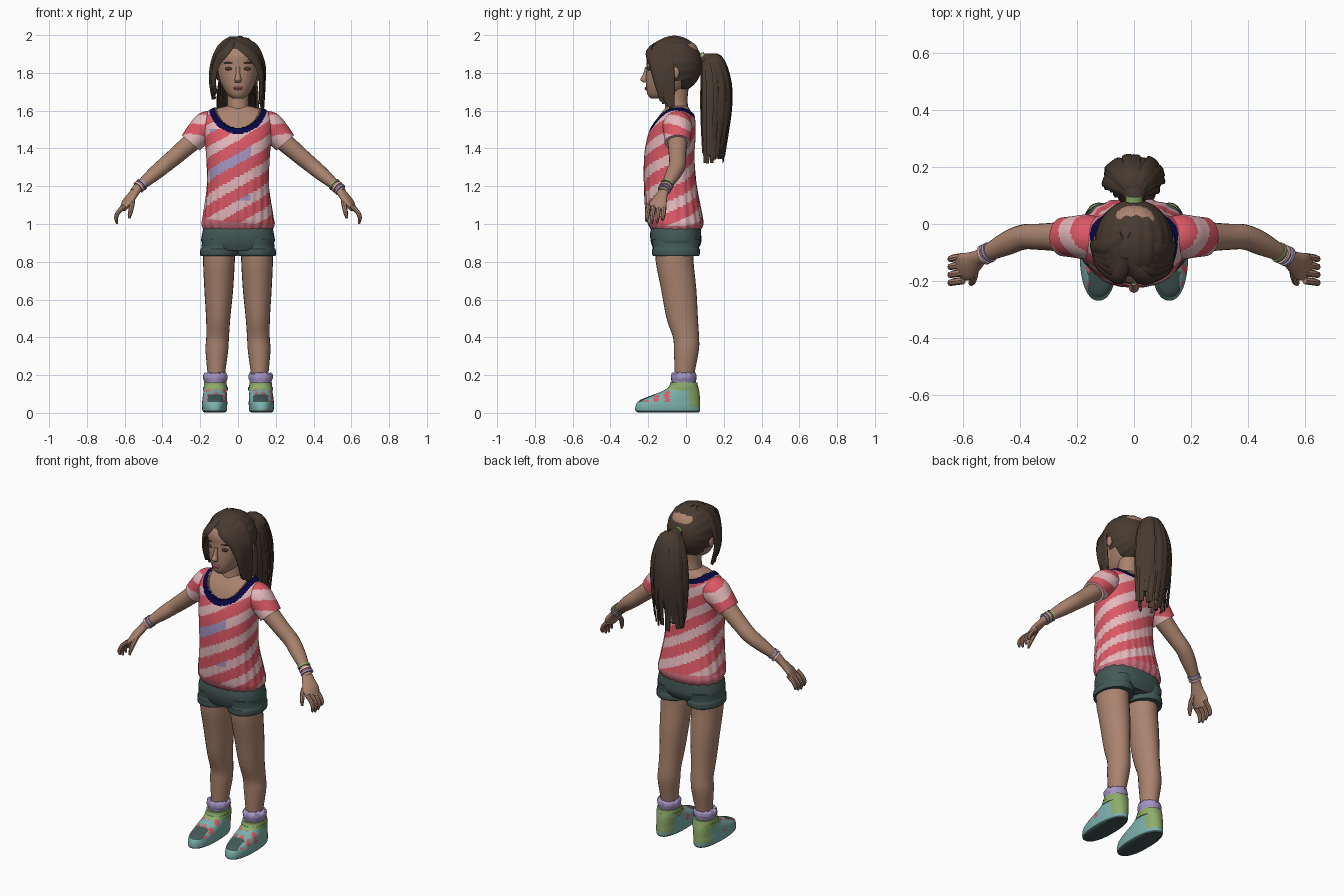
import bpy, bmesh, math, random
from mathutils import Vector, Matrix

random.seed(4)
cube = bpy.data.objects.get("Cube")
if cube:
    bpy.data.objects.remove(cube)

# Palette in display values, converted to linear
PALETTE = dict(skin=(.66, .51, .43), hair=(.29, .24, .20), red=(.86, .35, .40),
               pale_pink=(.90, .72, .73), lilac=(.64, .58, .76), navy=(.06, .06, .28),
               slate=(.27, .35, .34), teal=(.48, .69, .67), green=(.55, .67, .41),
               rose=(.82, .44, .50))
NAMES = list(PALETTE)
MATS = []
for label, rgb in PALETTE.items():
    m = bpy.data.materials.new(label)
    m.use_nodes = True
    col = [c ** 2.2 for c in rgb] + [1]
    m.diffuse_color = col
    bsdf = m.node_tree.nodes["Principled BSDF"]
    bsdf.inputs["Base Color"].default_value = col
    bsdf.inputs["Roughness"].default_value = .8
    MATS.append(m)
MADE = []


def finish(bm, name, paint):
    """Turn a bmesh into an object; paint is a colour name or a rule on faces."""
    bmesh.ops.recalc_face_normals(bm, faces=bm.faces)
    used = []
    for f in bm.faces:
        label = paint if isinstance(paint, str) else paint(f.calc_center_median(), f.normal)
        if label not in used:
            used.append(label)
        f.material_index = used.index(label)
    me = bpy.data.meshes.new(name)
    bm.to_mesh(me)
    bm.free()
    for label in used:
        me.materials.append(MATS[NAMES.index(label)])
    ob = bpy.data.objects.new(name, me)
    bpy.context.collection.objects.link(ob)
    MADE.append(ob)


def spline(rows, k):
    """Catmull-Rom smoothing of a list of rows."""
    out = []
    for i in range(len(rows) - 1):
        a, b, c, d = (rows[min(max(i + j, 0), len(rows) - 1)] for j in (-1, 0, 1, 2))
        for s in range(k):
            t = s / k
            out.append([q + .5 * t * (r - p + t * (2 * p - 5 * q + 4 * r - w + t * (3 * (q - r) + w - p)))
                        for p, q, r, w in zip(a, b, c, d)])
    return out + [list(rows[-1])]


def sweep(name, rows, paint, n=20, k=4, power=2, ref=None, warp=None):
    """Loft ellipses (x, y, z, a, b). Level rings, or across the path when ref gives the thin axis."""
    rows = spline(rows, k)
    pts = [Vector(r[:3]) for r in rows]
    bm = bmesh.new()
    rings = []
    for i, (p, r) in enumerate(zip(pts, rows)):
        u, v = Vector((1, 0, 0)), Vector((0, 1, 0))
        if ref:
            t = (pts[min(i + 1, len(pts) - 1)] - pts[max(i - 1, 0)]).normalized()
            v = ref(p)
            v = (v - t * v.dot(t)).normalized()
            u = t.cross(v)
        ring = []
        for j in range(n):
            ang = math.tau * j / n
            c, s = math.cos(ang), math.sin(ang)
            c, s = (math.copysign(abs(w) ** (2 / power), w) for w in (c, s))
            q = p + u * c * r[3] + v * s * r[4]
            ring.append(bm.verts.new(warp(q) if warp else q))
        rings.append(ring)
    for lo, hi in zip(rings, rings[1:]):
        for j in range(n):
            bm.faces.new((lo[j], lo[(j + 1) % n], hi[(j + 1) % n], hi[j]))
    bm.faces.new(rings[0])
    bm.faces.new(rings[-1])
    finish(bm, name, paint)


def ball(name, loc, size, paint, turn=0):
    bm = bmesh.new()
    bmesh.ops.create_uvsphere(bm, u_segments=16, v_segments=10, radius=1)
    bm.transform(Matrix.Translation(loc) @ Matrix.Rotation(turn, 4, 'Z') @ Matrix.Diagonal((*size, 1)))
    finish(bm, name, paint)


def slab(x, front, back, z, rx):
    """Level ring given by its front and back y."""
    return (x, (front + back) / 2, z, rx, (back - front) / 2)


def up(p):
    return Vector((0, 0, 1))


# Shirt: helical stripes, scooped neck with a trim, gathered hem
def neck(p):
    depth = .125 if p.y < -.04 else .055
    return math.hypot(p.x / .125, (p.z - 1.635) / depth)


def shirt_paint(c, nrm):
    d = neck(c)
    if d < 1:
        return "skin"
    if d < (1.26 if c.y < -.04 else 1.4):
        return "navy"
    if c.z < 1.01 - .1 * c.x + .15 * max(c.y, 0):
        return "rose"
    ph = c.z / .125 - 4 * math.atan2(c.y + .08, c.x) / math.tau
    if ph % 1 < .54:
        return "red"
    if int(ph) % 2 and c.y < -.1 and -.15 < c.x < .07 and 1.13 < c.z < 1.5:
        return "lilac"
    return "pale_pink"


def shirt_warp(p):
    ang = math.atan2(p.y + .07, p.x)
    fold = 1 + .014 * math.sin(22 * ang) * max(0, min(1, (1.35 - p.z) * 4))
    q = Vector((p.x * fold, (p.y + .07) * fold - .07, p.z))
    if neck(q) < 1:
        q = Vector((q.x * .95, (q.y + .05) * .9 - .05, q.z - .006))
    return q


sweep("shirt", [slab(0, -.18, .075, .965, .18), slab(0, -.20, .09, 1.0, .192), slab(0, -.212, .085, 1.05, .184),
                slab(0, -.222, .057, 1.2, .164), slab(0, -.222, .045, 1.35, .168), slab(0, -.207, .05, 1.45, .178),
                slab(0, -.18, .05, 1.53, .188), slab(0, -.155, .045, 1.575, .175), slab(0, -.125, .03, 1.61, .14),
                slab(0, -.105, .015, 1.63, .07)],
      shirt_paint, n=160, k=13, power=2.3, warp=shirt_warp)

# Neck and head
sweep("neck", [(0, -.05, 1.56, .085, .06), (0, -.05, 1.61, .062, .062), (0, -.05, 1.66, .056, .058),
               (0, -.045, 1.73, .06, .06)], "skin")
sweep("head", [slab(0, -.185, -.11, 1.664, .028), slab(0, -.203, -.04, 1.685, .056), slab(0, -.211, .01, 1.73, .084),
               slab(0, -.212, .05, 1.78, .102), slab(0, -.208, .065, 1.84, .112), slab(0, -.205, .07, 1.90, .114),
               slab(0, -.16, .05, 1.95, .085), slab(0, -.10, 0, 1.975, .03)], "skin", n=32, power=2.15)
sweep("nose", [(0, -.206, 1.83, .011, .010), (0, -.213, 1.79, .012, .016), (0, -.222, 1.765, .018, .020),
               (0, -.212, 1.75, .015, .014)], "skin", n=12)
ball("upper_lip", (0, -.211, 1.721, ), (.026, .009, .005), "rose")
ball("lower_lip", (0, -.210, 1.713), (.021, .009, .005), "rose")
for s, side in ((1, "left"), (-1, "right")):
    ball(side + "_eye", (s * .05, -.197, 1.822), (.021, .006, .009), "hair", s * .3)
    ball(side + "_eyebrow", (s * .053, -.196, 1.853), (.026, .006, .004), "hair", s * .3)
    ball(side + "_ear", (s * .13, -.055, 1.80), (.012, .02, .032), "skin")

# Hair cap: grooves run to the tie, with an opening for the face
bm = bmesh.new()
bmesh.ops.create_uvsphere(bm, u_segments=72, v_segments=40, radius=1)
bm.transform(Matrix.Rotation(math.pi / 2, 4, 'X'))
for v in bm.verts:
    g = 1 + .018 * math.sin(18 * math.atan2(v.co.x, v.co.z)) * (1 - v.co.y ** 2)
    v.co = Vector((v.co.x * .136 * g, v.co.y * .148 - .062, v.co.z * .15 * g + 1.845))


def is_face(c):
    hairline = 1.915 - .6 * abs(c.x + .03)
    return (c.y < -.075 and c.z < hairline) or (c.z < 1.76 and c.y < -.03)


gone = [f for f in bm.faces if is_face(f.calc_center_median())]
bmesh.ops.delete(bm, geom=gone, context='FACES')
finish(bm, "hair_cap", "hair")


# Swept fringe and side locks, fanned between a front and a back path
def from_head(p):
    return p - Vector((0, -.06, min(p.z, 1.84)))


FRINGE = {
    "left": ([(-.03, -.12, 1.975), (.035, -.195, 1.925), (.10, -.18, 1.855), (.125, -.155, 1.76), (.118, -.13, 1.66)],
             [(-.02, -.04, 1.985), (.08, -.09, 1.955), (.132, -.09, 1.86), (.138, -.08, 1.76), (.13, -.07, 1.62)]),
    "right": ([(-.03, -.12, 1.975), (-.06, -.195, 1.92), (-.11, -.165, 1.855), (-.13, -.14, 1.77), (-.118, -.13, 1.68)],
              [(-.04, -.04, 1.985), (-.095, -.08, 1.945), (-.135, -.08, 1.86), (-.145, -.08, 1.76), (-.13, -.06, 1.67)])}
WIDTH = (.018, .028, .025, .022, .008)
for side, (front, back) in FRINGE.items():
    for i in range(6):
        t = i / 5
        rows = [[a + (b - a) * t for a, b in zip(p, q)] + [w, .009] for p, q, w in zip(front, back, WIDTH)]
        rows[-1][2] += random.uniform(-.02, .02)
        sweep(f"{side}_fringe_{i + 1}", rows, "hair", n=8, k=4, ref=from_head)

# Ponytail: tie, core and blunt flat strands
sweep("hair_tie", [(0, .075, 1.875, .03, .03), (0, .10, 1.88, .03, .03)], "green", k=1, ref=up)
sweep("ponytail_core", [(0, .06, 1.87, .025, .025), (0, .13, 1.865, .05, .035), (0, .165, 1.77, .07, .05),
                        (0, .165, 1.6, .07, .055), (0, .155, 1.46, .045, .03)], "hair", n=14,
      ref=lambda p: Vector((0, 1, .8)))


def from_tail(p):
    return p - Vector((0, .12, p.z - .03))


for i in range(38):
    ang = math.tau * (i + random.random() * .6) / 38
    r = random.uniform(.75, 1.05)
    dx, dy = math.cos(ang) * .095 * r, math.sin(ang) * .075 * r
    end = random.uniform(1.32, 1.46)
    w = random.uniform(.014, .024)
    sweep(f"ponytail_strand_{i + 1}",
          [(dx * .15, .085, 1.875 + dy * .2, .010, .006), (dx * .6, .14 + dy * .6, 1.87 + dy * .25, w, .005),
           (dx, .165 + dy, 1.75, w, .005), (dx * 1.08, .165 + dy, 1.58, w, .004),
           (dx * .85 + random.uniform(-.02, .02), .15 + dy * .75, end, w * .7, .003)],
          "hair", n=6, k=4, ref=from_tail)

# Shorts seat
sweep("shorts_seat", [slab(0, -.17, .06, .86, .15), slab(0, -.185, .08, .90, .192), slab(0, -.19, .08, .95, .19),
                      slab(0, -.18, .075, 1.0, .175)], "slate", n=40, power=2.4)


# Shoe colour rule: dark sole and toe patch, green heel and collar, red spots
def shoe_paint(c, nrm):
    if c.z < .012:
        return "slate"
    if c.z > .122 or (c.y > .015 and c.z > .03):
        return "green"
    if c.z > .055 and c.y < -.165 and abs(abs(c.x) - .122) < .04:
        return "slate"
    if c.z > .055 and c.y < -.06 and math.sin(c.y * 110) + math.sin(c.x * 150) > .75:
        return "red"
    return "teal"


def sleeve_paint(c, nrm):
    return "red" if (c.z / .125 - 2 * abs(c.x) + 3 * c.y) % 1 < .5 else "pale_pink"


def ruffle(p):
    return p + Vector((0, 0, .006 * math.sin(p.x * 170) * math.sin(p.y * 150)))


BANDS = {1: ("green", "pale_pink", "lilac"), -1: ("lilac", "pale_pink")}
for s, side in ((1, "left_"), (-1, "right_")):
    def flip(rows):
        return [(s * r[0], *r[1:]) for r in rows]

    # Shorts leg with turned cuff
    sweep(side + "shorts_leg", flip([slab(.1, -.165, .06, .832, .092), slab(.1, -.178, .072, .835, .1),
                                     slab(.1, -.18, .073, .868, .099), slab(.1, -.174, .068, .872, .094),
                                     slab(.1, -.18, .075, .92, .09)]), "slate", n=32, k=3)
    # Leg
    sweep(side + "leg", flip([(.1, -.06, .9, .086, .1), (.101, -.06, .8, .084, .1), (.102, -.038, .65, .076, .093),
                              (.105, -.02, .5, .064, .083), (.108, 0, .40, .060, .069), (.112, .002, .33, .060, .066),
                              (.115, -.008, .2, .046, .052), (.116, -.01, .12, .045, .05)]), "skin", n=24)
    # Sock and shoe
    sweep(side + "sock", flip([(.12, -.012, .13, .054, .06), (.12, -.012, .165, .058, .063), (.12, -.012, .185, .065, .067),
                               (.12, -.012, .205, .062, .064), (.117, -.011, .212, .046, .052)]),
          "lilac", n=40, warp=ruffle)
    sweep(side + "shoe", flip([slab(.124, -.255, .068, .003, .056), slab(.124, -.268, .074, .012, .064),
                               slab(.124, -.266, .075, .04, .067), slab(.123, -.248, .074, .065, .066),
                               slab(.122, -.19, .073, .09, .064), slab(.121, -.125, .07, .115, .061),
                               slab(.12, -.09, .064, .14, .061), slab(.12, -.085, .06, .16, .059)]),
          shoe_paint, n=56, k=6, power=2.3)
    sweep(side + "shoe_strap", flip([(.12, -.018, .118, .066, .085), (.12, -.015, .138, .066, .08)]), "green", n=32, k=2)

    # Sleeve and arm
    sweep(side + "sleeve", flip([(.10, -.045, 1.545, .06, .055), (.16, -.045, 1.52, .078, .078),
                                 (.21, -.045, 1.475, .073, .07), (.25, -.045, 1.43, .068, .062)]),
          sleeve_paint, n=48, k=10, ref=up)
    sweep(side + "arm", flip([(.18, -.045, 1.49, .055, .055), (.25, -.045, 1.43, .052, .05), (.33, -.045, 1.36, .046, .045),
                              (.39, -.046, 1.31, .044, .042), (.45, -.07, 1.26, .041, .037),
                              (.52, -.105, 1.2, .028, .026), (.55, -.12, 1.17, .027, .022)]), "skin", ref=up)
    # Hand
    sweep(side + "palm", flip([(.535, -.112, 1.185, .026, .022), (.56, -.13, 1.15, .036, .021),
                               (.59, -.148, 1.11, .05, .02), (.612, -.155, 1.075, .044, .014)]), "skin", ref=up)
    for i, label in enumerate(("little", "ring", "middle", "index")):
        y = -.115 - .028 * i
        tip = (1.02, 1.005, 1.0, 1.012)[i]
        sweep(side + label + "_finger", flip([(.60, y, 1.095, .013, .013), (.632, y - .004, 1.065, .013, .012),
                                              (.645, y - .008, 1.035, .011, .011), (.64, y - .01, tip, .006, .006)]),
              "skin", n=8, k=3, ref=lambda p: Vector((s, 0, .3)))
    sweep(side + "thumb", flip([(.56, -.15, 1.135, .017, .016), (.562, -.185, 1.10, .014, .014),
                                (.57, -.205, 1.06, .012, .012), (.575, -.21, 1.03, .006, .006)]),
          "skin", n=8, k=3, ref=lambda p: Vector((s, 0, .3)))
    # Bracelets
    for i, label in enumerate(BANDS[s]):
        x, y, z = .505 + .015 * i, -.098 - .007 * i, 1.213 - .013 * i
        sweep(f"{side}bracelet_{i + 1}", flip([(x, y, z, .036, .033), (x + .008, y - .004, z - .007, .036, .033)]),
              label, k=1, ref=up)

# Smooth shading with sharp creases kept
bpy.ops.object.select_all(action='DESELECT')
for ob in MADE:
    ob.select_set(True)
bpy.context.view_layer.objects.active = MADE[0]
bpy.ops.object.shade_smooth_by_angle(angle=math.radians(40))
